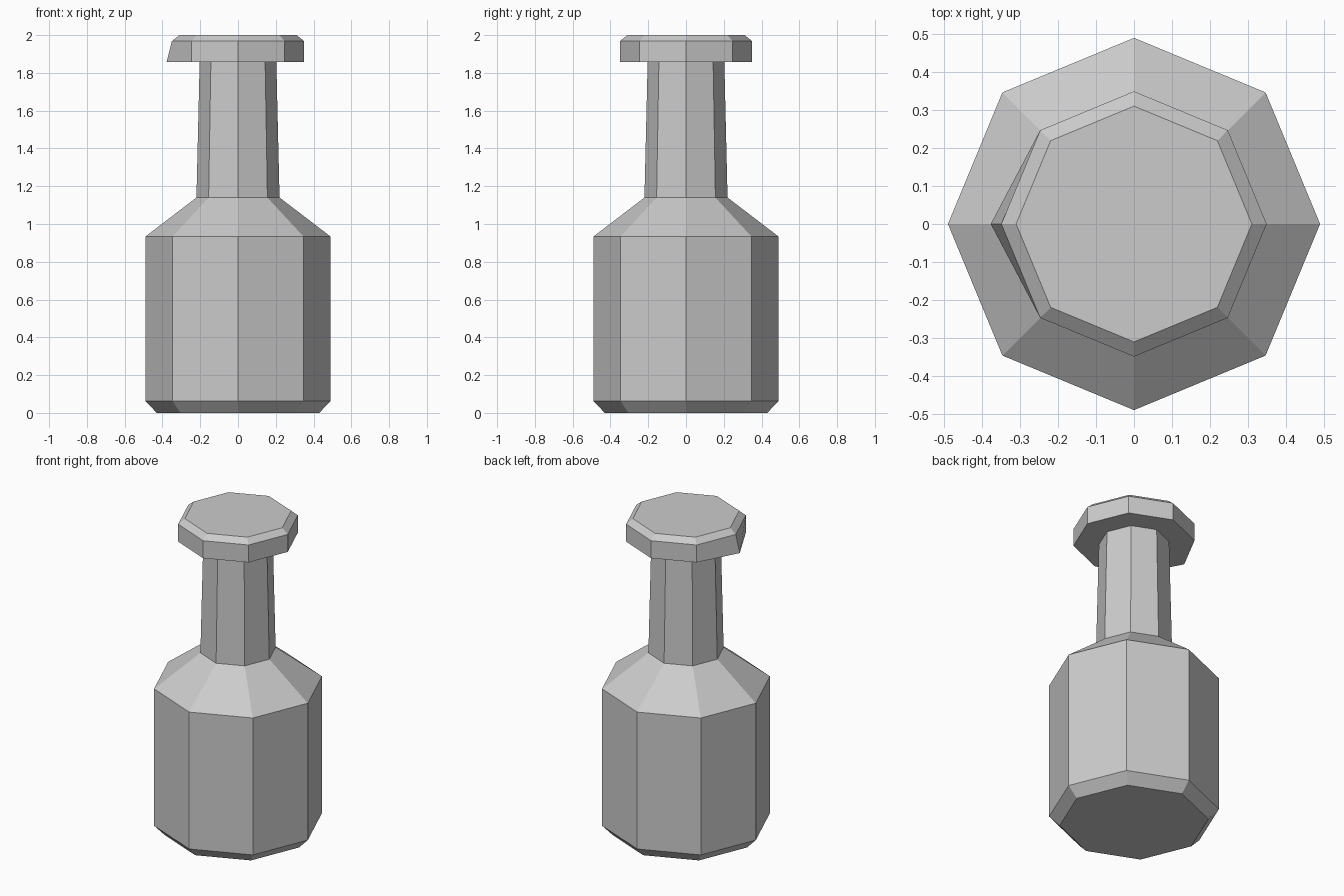
import bpy, bmesh
from math import cos, sin, tau

if "Cube" in bpy.data.objects:
    bpy.data.objects.remove(bpy.data.objects["Cube"])

SIDES = 8


def lathe(name, profile):
    """Revolve (radius, z) points into a closed, flat-faced octagonal solid."""
    bm = bmesh.new()
    rings = [[bm.verts.new((r * cos(tau * i / SIDES), r * sin(tau * i / SIDES), z))
              for i in range(SIDES)] for r, z in profile]
    for low, high in zip(rings, rings[1:]):
        for i in range(SIDES):
            j = (i + 1) % SIDES
            bm.faces.new((low[i], low[j], high[j], high[i]))
    bm.faces.new(rings[0][::-1])
    bm.faces.new(rings[-1])
    mesh = bpy.data.meshes.new(name)
    bm.to_mesh(mesh)
    bm.free()
    obj = bpy.data.objects.new(name, mesh)
    bpy.context.collection.objects.link(obj)
    return obj


# Bottle: bevelled base, straight body, sloped shoulder, tapering neck, wide cap
bottle = lathe("bottle", [
    (0.43, 0.0), (0.491, 0.063), (0.491, 0.933),   # base and body
    (0.22, 1.14), (0.203, 1.857),                  # shoulder and neck
    (0.35, 1.857), (0.35, 1.968), (0.311, 2.0),    # cap
])

# Small pouring lip: the cap's lower left corner is pulled outward
lip = min((v for v in bottle.data.vertices if abs(v.co.z - 1.857) < 1e-4),
          key=lambda v: v.co.x)
lip.co.x = -0.378
